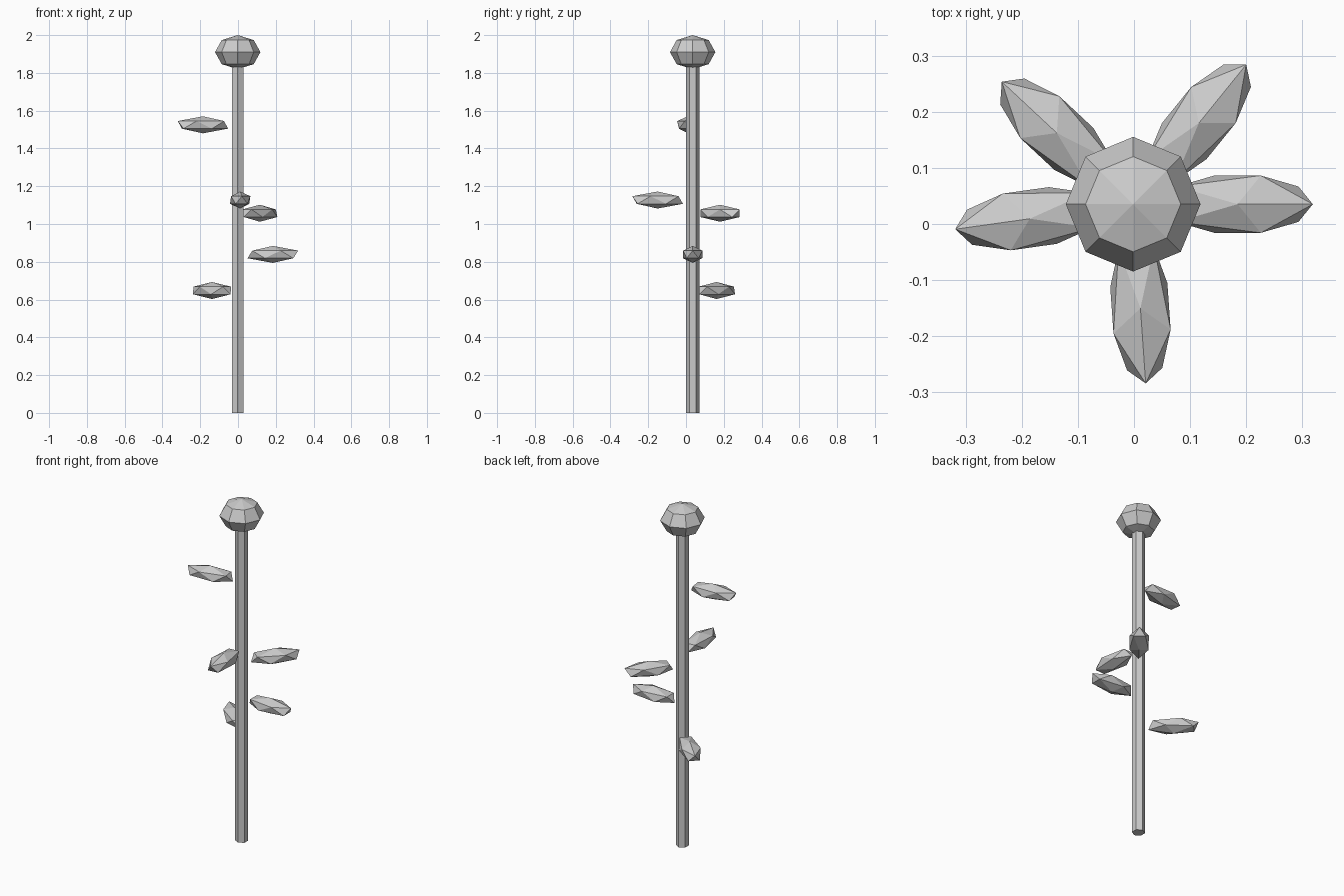
import bpy
from math import radians, cos, sin

if "Cube" in bpy.data.objects:
    bpy.data.objects.remove(bpy.data.objects["Cube"])

CX, CY = -0.0015, 0.0353   # stem axis

# Hexagonal stem
bpy.ops.mesh.primitive_cylinder_add(vertices=6, radius=0.035, depth=1.9,
                                    location=(CX, CY, 0.95))
bpy.context.object.name = "stem"

# Flattened bud on top
bpy.ops.mesh.primitive_uv_sphere_add(segments=8, ring_count=4, radius=1,
                                     location=(CX, CY, 1.91))
bud = bpy.context.object
bud.name = "bud"
bud.scale = (0.12, 0.12, 0.09)

# Leaves turning around the stem at a constant step, at irregular heights
for i, z in enumerate([0.839, 0.648, 1.127, 1.057, 1.525]):
    a = radians(137 * i)
    bpy.ops.mesh.primitive_ico_sphere_add(
        subdivisions=1, radius=1, rotation=(0, 0, a),
        location=(CX + 0.186 * cos(a), CY + 0.186 * sin(a), z))
    leaf = bpy.context.object
    leaf.name = f"leaf_{i + 1}"
    leaf.scale = (0.15, 0.06, 0.045)
